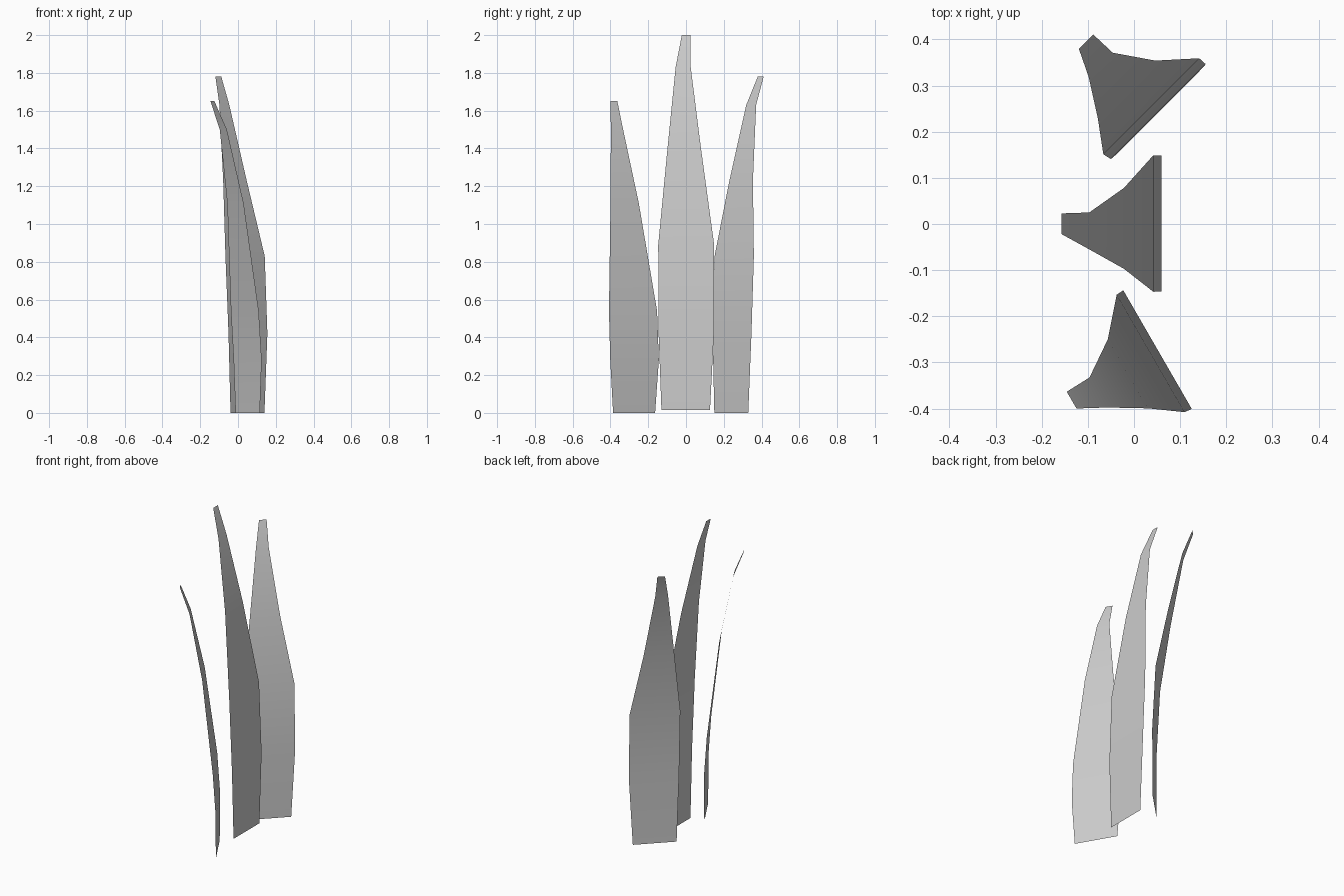
import bpy
from math import radians
from mathutils import Matrix


def blade(name, angle, rows):
    """Thin curved strip; each row is (height, bend, left edge, right edge)."""
    turn = Matrix.Rotation(radians(angle), 3, 'Z')
    verts = []
    for z, bend, left, right in rows:
        verts += [(left, bend, z), (right, bend, z)]
    faces = [(i, i + 1, i + 3, i + 2) for i in range(0, len(verts) - 2, 2)]
    mesh = bpy.data.meshes.new(name)
    mesh.from_pydata(verts, [], faces)
    mesh.transform(turn.to_4x4())
    for p in mesh.polygons:
        p.use_smooth = True
    obj = bpy.data.objects.new(name, mesh)
    bpy.context.collection.objects.link(obj)


# Tall middle blade, facing the side
blade("middle_blade", 90, [
    (0.015, -0.06, -0.13, 0.127), (0.45, -0.06, -0.146, 0.149),
    (0.89, -0.042, -0.147, 0.149), (1.41, 0.022, -0.097, 0.078),
    (1.83, 0.097, -0.055, 0.025), (2.0, 0.157, -0.022, 0.023)])

# Back blade, turned outward
blade("back_blade", 45, [
    (0, 0.134, 0.078, 0.332), (0.42, 0.135, 0.064, 0.355),
    (0.83, 0.154, 0.06, 0.354), (1.23, 0.218, 0.107, 0.283),
    (1.63, 0.295, 0.156, 0.23), (1.78, 0.353, 0.184, 0.228)])

# Short front blade, turned the other way
blade("front_blade", -60, [
    (0, -0.093, 0.135, 0.392), (0.28, -0.092, 0.113, 0.41),
    (0.54, -0.109, 0.114, 0.408), (1.11, -0.174, 0.188, 0.361),
    (1.5, -0.25, 0.24, 0.315), (1.65, -0.308, 0.242, 0.284)])
